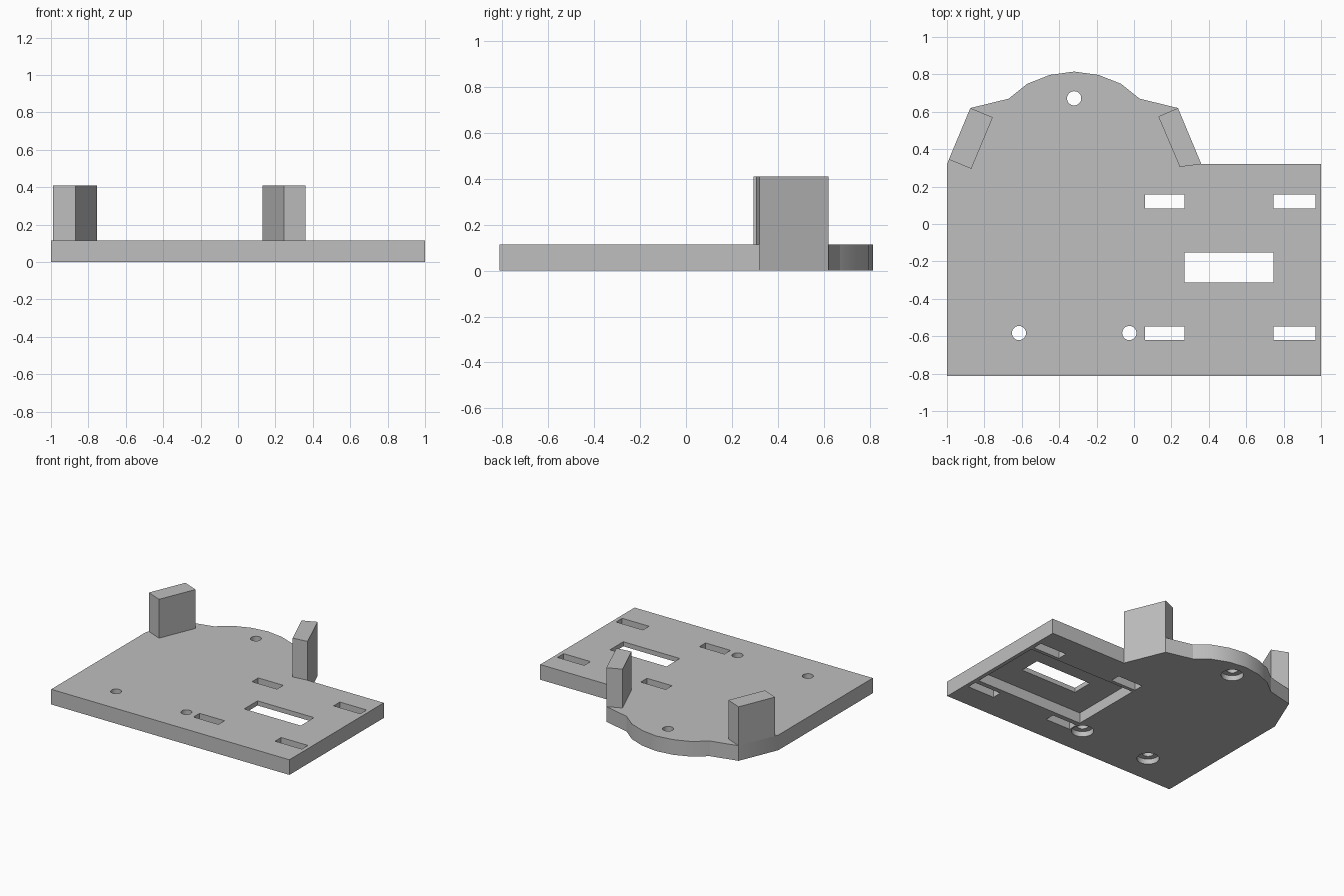
import bpy
import bmesh

default = bpy.data.objects.get("Cube")
if default:
    bpy.data.objects.remove(default, do_unlink=True)

THICK = 0.115       # plate thickness
POST_TOP = 0.41
SKIN = 0.035        # floor left over the underside pocket

grey = bpy.data.materials.new("plain_grey")
grey.use_nodes = True
colour = (0.52, 0.52, 0.52, 1)
grey.diffuse_color = colour
grey.node_tree.nodes["Principled BSDF"].inputs["Base Color"].default_value = colour


def finish(name, bm):
    """Turn a bmesh into a grey object."""
    bmesh.ops.recalc_face_normals(bm, faces=bm.faces)
    mesh = bpy.data.meshes.new(name)
    bm.to_mesh(mesh)
    bm.free()
    mesh.materials.append(grey)
    obj = bpy.data.objects.new(name, mesh)
    bpy.context.collection.objects.link(obj)
    return obj


def prism(name, outline, low, high):
    """Extrude a flat outline between two heights."""
    bm = bmesh.new()
    face = bm.faces.new([bm.verts.new((x, y, low)) for x, y in outline])
    top = bmesh.ops.extrude_face_region(bm, geom=[face])["geom"]
    for v in top:
        if isinstance(v, bmesh.types.BMVert):
            v.co.z = high
    return finish(name, bm)


def block(name, x0, x1, y0, y1, low, high):
    return prism(name, [(x0, y0), (x1, y0), (x1, y1), (x0, y1)], low, high)


def cylinder(name, x, y, radius, low, high):
    bm = bmesh.new()
    bmesh.ops.create_cone(bm, cap_ends=True, segments=32, radius1=radius,
                          radius2=radius, depth=high - low)
    bmesh.ops.translate(bm, verts=bm.verts, vec=(x, y, (low + high) / 2))
    return finish(name, bm)


def cut(target, cutter):
    """Subtract the cutter, then discard it."""
    mod = target.modifiers.new("cut", 'BOOLEAN')
    mod.operation = 'DIFFERENCE'
    mod.solver = 'EXACT'
    mod.object = cutter
    bpy.context.view_layer.objects.active = target
    bpy.ops.object.modifier_apply(modifier=mod.name)
    bpy.data.objects.remove(cutter, do_unlink=True)


# Plate: rectangle with an arched tab, symmetric about the tab's centre line
MID = -0.32
half_arch = [(0.68, 0.32), (0.555, 0.62), (0.35, 0.67), (0.25, 0.75), (0.13, 0.797)]
outline = [(-1, -0.812), (1, -0.812), (1, 0.32)]
outline += [(MID + dx, y) for dx, y in half_arch]
outline += [(MID, 0.815)]
outline += [(MID - dx, y) for dx, y in reversed(half_arch)]
plate = prism("base_plate", outline, 0, THICK)

# Underside pocket and the window through its floor
cut(plate, block("pocket_cutter", 0.06, 0.97, -0.51, 0.055, -0.1, THICK - SKIN))
cut(plate, block("window_cutter", 0.27, 0.745, -0.312, -0.152, -0.1, 0.3))

# Four strap slots
for x0, x1 in ((0.06, 0.27), (0.745, 0.97)):
    for y0, y1 in ((-0.62, -0.547), (0.082, 0.157)):
        cut(plate, block("slot_cutter", x0, x1, y0, y1, -0.1, 0.3))

# Screw holes, counterbored from below
for x, y in ((MID, 0.672), (-0.615, -0.583), (-0.025, -0.583)):
    cut(plate, cylinder("counterbore_cutter", x, y, 0.077, -0.1, 0.04))
    cut(plate, cylinder("hole_cutter", x, y, 0.038, -0.1, 0.3))

# Two angled posts at the tab's shoulders
prism("right_post", [(-0.99, 0.345), (-0.87, 0.295), (-0.755, 0.57), (-0.875, 0.62)],
      THICK, POST_TOP)
prism("left_post", [(0.36, 0.32), (0.235, 0.62), (0.13, 0.575), (0.245, 0.305)],
      THICK, POST_TOP)

# Rounded hole walls stay smooth, every corner stays sharp
bpy.ops.object.select_all(action='DESELECT')
plate.select_set(True)
bpy.context.view_layer.objects.active = plate
bpy.ops.object.shade_smooth_by_angle(angle=0.4)
